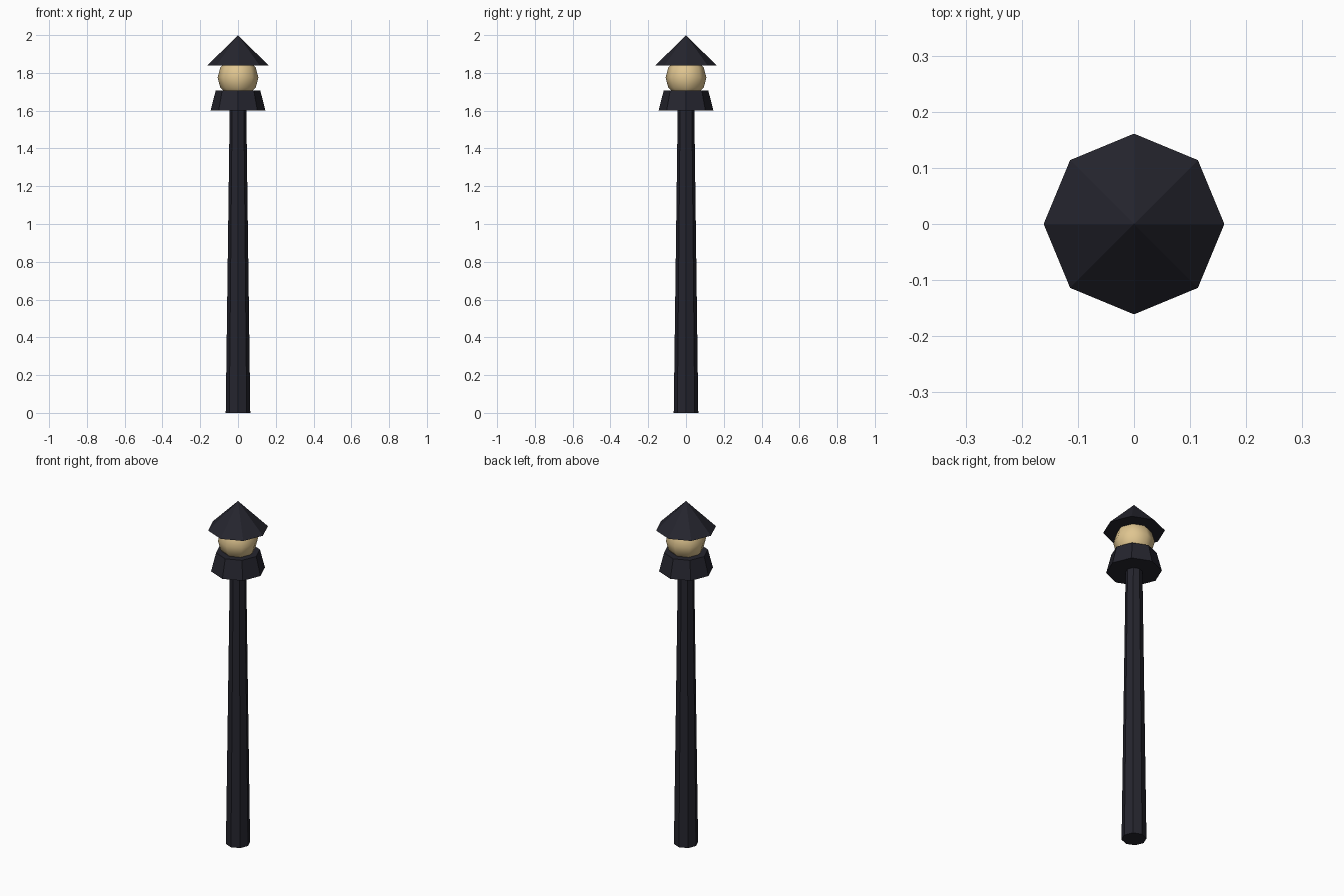
import bpy
import math

cube = bpy.data.objects.get("Cube")
if cube:
    bpy.data.objects.remove(cube, do_unlink=True)


def make_material(name, color):
    mat = bpy.data.materials.new(name)
    mat.use_nodes = True
    mat.diffuse_color = color
    mat.node_tree.nodes["Principled BSDF"].inputs["Base Color"].default_value = color
    return mat


iron = make_material("dark iron", (0.018, 0.018, 0.027, 1))
glow = make_material("warm lamp glass", (0.74, 0.56, 0.28, 1))


def finish(name, mat):
    obj = bpy.context.object
    obj.name = name
    obj.data.materials.append(mat)
    return obj


def tapered(name, r_low, r_high, z_low, z_high, sides=8):
    """Capped, flat-sided cone section standing on the z axis."""
    bpy.ops.mesh.primitive_cone_add(
        vertices=sides, radius1=r_low, radius2=r_high, depth=z_high - z_low,
        location=(0, 0, (z_low + z_high) / 2))
    return finish(name, iron)


# Post, lamp holder and pointed roof
tapered("post", 0.065, 0.044, 0, 1.6)
tapered("lamp_holder", 0.145, 0.118, 1.6, 1.707)
tapered("roof", 0.161, 0, 1.84, 2.0)

# Round lamp between holder and roof
bpy.ops.mesh.primitive_uv_sphere_add(
    segments=8, ring_count=6, radius=0.108, location=(0, 0, 1.775))
finish("lamp", glow)
bpy.ops.object.shade_smooth_by_angle(angle=math.radians(60))
